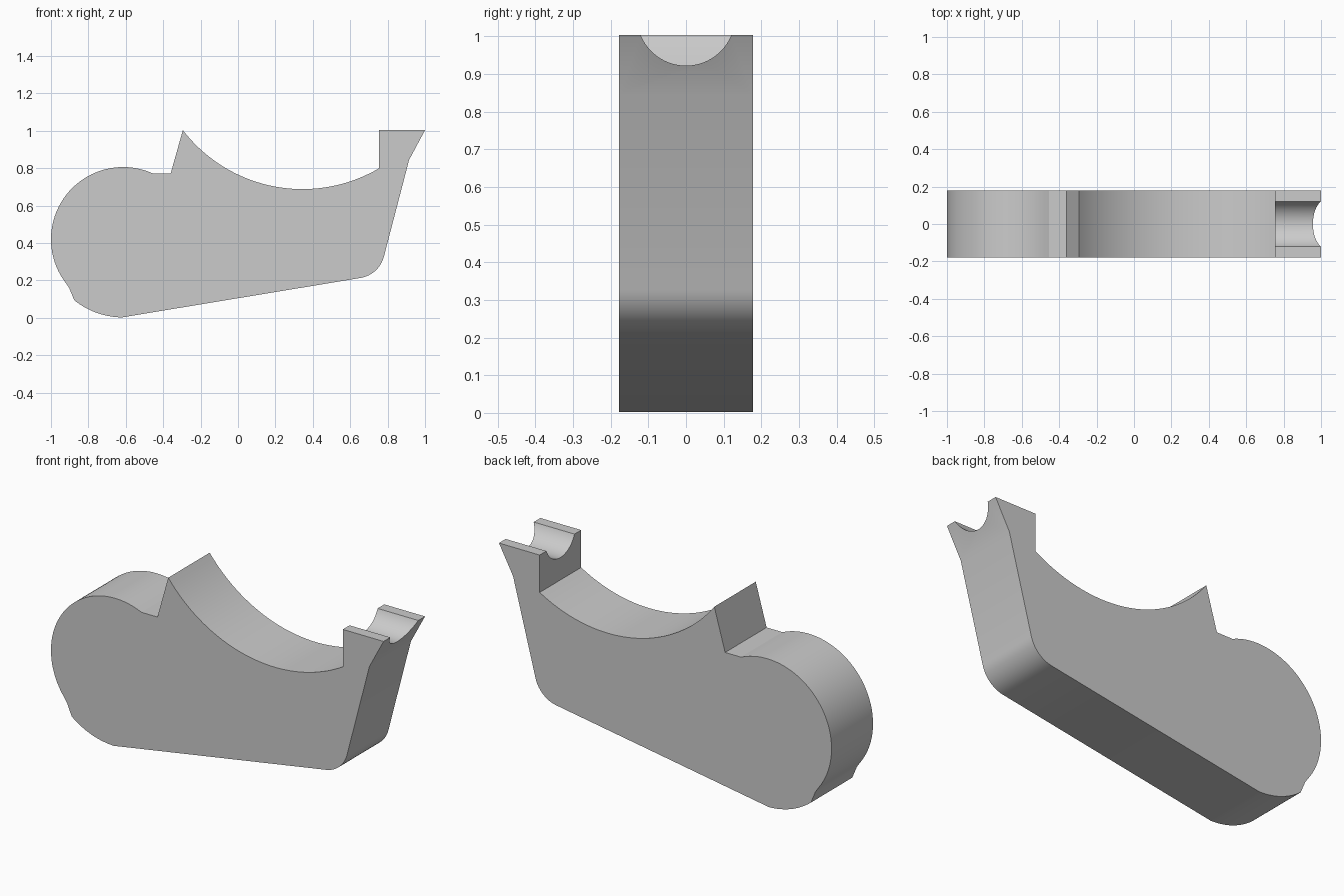
import bpy, bmesh
from math import cos, sin, radians, atan2, degrees

cube = bpy.data.objects.get("Cube")
if cube:
    bpy.data.objects.remove(cube, do_unlink=True)

HALF_WIDTH = 0.178
TOP = 1.003

grey = bpy.data.materials.new("light grey plastic")
grey.use_nodes = True
grey.diffuse_color = (0.6, 0.6, 0.6, 1)
grey.node_tree.nodes["Principled BSDF"].inputs["Base Color"].default_value = (0.6, 0.6, 0.6, 1)


def arc(cx, cz, r, start, end, steps):
    """Points on a circle from start to end angle, in degrees."""
    angles = [radians(start + (end - start) * i / steps) for i in range(steps + 1)]
    return [(cx + r * cos(a), cz + r * sin(a)) for a in angles]


def angle_to(cx, cz, x, z):
    return degrees(atan2(z - cz, x - cx))


# Side profile, anticlockwise from the front of the round tape hub
hub = (-0.614, 0.42)
saddle = (0.345, 1.495)
profile = arc(*hub, 0.386, angle_to(*hub, -0.46, 0.775), 217.5, 40)      # round hub
profile += [(-0.902, 0.158)]                                             # notch at the back
profile += arc(*hub, 0.418, angle_to(*hub, -0.875, 0.095) + 360, 269, 14)  # rounded heel
profile += arc(0.63, 0.366, 0.155, -80.6, -14, 12)                       # toe corner
profile += [(0.915, 0.845), (1.0, TOP), (0.755, TOP)]                    # cutter post
profile += arc(*saddle, 0.807, angle_to(*saddle, 0.755, 0.80),
               angle_to(*saddle, -0.295, TOP), 36)                       # finger saddle
profile += [(-0.36, 0.772), (-0.455, 0.772)]                             # step behind the peak

# Body: the profile extruded across its width
bm = bmesh.new()
side = bm.faces.new([bm.verts.new((x, -HALF_WIDTH, z)) for x, z in profile])
extruded = bmesh.ops.extrude_face_region(bm, geom=[side])["geom"]
bmesh.ops.translate(bm, vec=(0, 2 * HALF_WIDTH, 0),
                    verts=[v for v in extruded if isinstance(v, bmesh.types.BMVert)])
bmesh.ops.recalc_face_normals(bm, faces=bm.faces)
mesh = bpy.data.meshes.new("dispenser_body")
bm.to_mesh(mesh)
bm.free()
body = bpy.data.objects.new("dispenser_body", mesh)
bpy.context.collection.objects.link(body)
mesh.materials.append(grey)

# Round groove through the top of the post
bpy.ops.mesh.primitive_cylinder_add(vertices=96, radius=0.13, depth=0.5,
                                    location=(0.9, 0, 1.052), rotation=(0, radians(90), 0))
cutter = bpy.context.object
cutter.name = "groove_cutter"
cutter.hide_render = True
cutter.data.materials.append(grey)

groove = body.modifiers.new("groove", 'BOOLEAN')
groove.operation = 'DIFFERENCE'
groove.solver = 'EXACT'
groove.object = cutter
bpy.ops.object.select_all(action='DESELECT')
body.select_set(True)
bpy.context.view_layer.objects.active = body
bpy.ops.object.modifier_apply(modifier=groove.name)
bpy.data.objects.remove(cutter, do_unlink=True)

bpy.ops.object.shade_smooth_by_angle(angle=radians(20))
